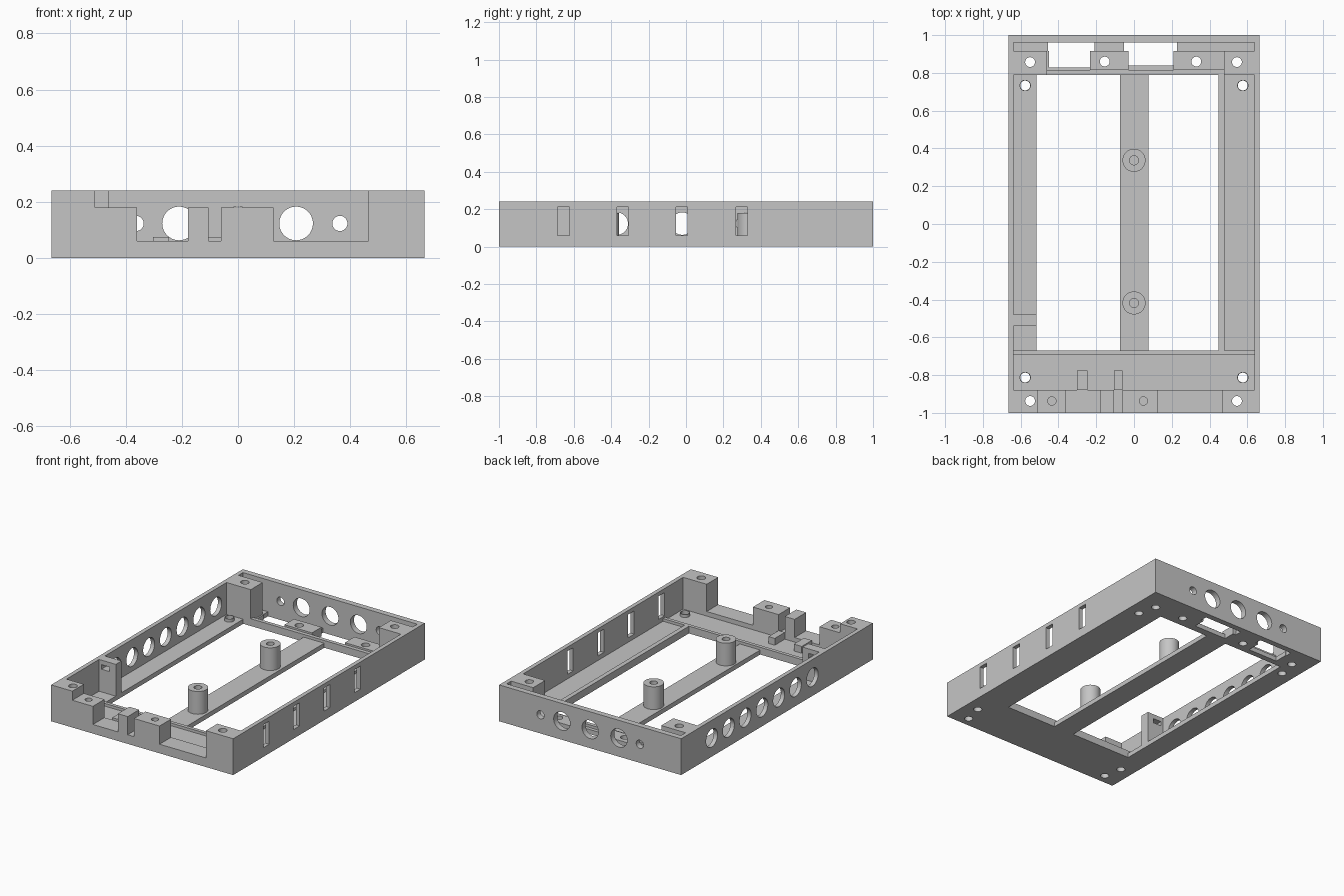
import bpy, bmesh, math
from mathutils import Matrix, Vector

cube = bpy.data.objects.get("Cube")
if cube:
    bpy.data.objects.remove(cube, do_unlink=True)

grey = bpy.data.materials.new("plain grey")
grey.use_nodes = True
colour = (0.56, 0.56, 0.56, 1)
grey.diffuse_color = colour
grey.node_tree.nodes["Principled BSDF"].inputs["Base Color"].default_value = colour

W, L, H = 0.665, 1.0, 0.24      # half width, half length, height
FLOOR, LEDGE = 0.03, 0.06       # floor thickness, ledge height
INX, INY = 0.637, 0.962         # inner faces of side and back walls
MID = 0.123                     # height of the wall holes
FRONT = -0.88                   # rear face of the front wall


def box(x, y, z):
    """Shape function: box between pairs of limits."""
    def add(bm):
        size = Vector((x[1] - x[0], y[1] - y[0], z[1] - z[0]))
        centre = Vector((sum(x), sum(y), sum(z))) / 2
        m = Matrix.Translation(centre) @ Matrix.Diagonal(size).to_4x4()
        bmesh.ops.create_cube(bm, size=1, matrix=m)
    return add


def rod(x, y, z, radius, depth, axis="Z"):
    """Shape function: cylinder centred at a point along an axis."""
    def add(bm):
        turn = {"Z": Matrix(), "X": Matrix.Rotation(math.pi / 2, 4, "Y"),
                "Y": Matrix.Rotation(math.pi / 2, 4, "X")}[axis]
        bmesh.ops.create_cone(bm, cap_ends=True, segments=40, radius1=radius,
                              radius2=radius, depth=depth,
                              matrix=Matrix.Translation((x, y, z)) @ turn)
    return add


def profile(points, y):
    """Shape function: x-z outline extruded along y."""
    def add(bm):
        face = bm.faces.new([bm.verts.new((px, y[0], pz)) for px, pz in points])
        new = bmesh.ops.extrude_face_region(bm, geom=[face])["geom"]
        moved = [v for v in new if isinstance(v, bmesh.types.BMVert)]
        bmesh.ops.translate(bm, verts=moved, vec=(0, y[1] - y[0], 0))
        # The extrusion keeps the starting face, so the solid is closed
        bmesh.ops.recalc_face_normals(bm, faces=bm.faces)
    return add


def make(name, shape):
    bm = bmesh.new()
    shape(bm)
    mesh = bpy.data.meshes.new(name)
    bm.to_mesh(mesh)
    bm.free()
    mesh.materials.append(grey)
    obj = bpy.data.objects.new(name, mesh)
    bpy.context.collection.objects.link(obj)
    return obj


def part(name, shape, cuts=()):
    """Build a part and carve the cuts out of it one by one."""
    obj = make(name, shape)
    bpy.ops.object.select_all(action="DESELECT")
    bpy.context.view_layer.objects.active = obj
    obj.select_set(True)
    for cut in cuts:
        cutter = make("cutter", cut)
        cutter.hide_render = True
        mod = obj.modifiers.new("cut", "BOOLEAN")
        mod.object, mod.operation, mod.solver = cutter, "DIFFERENCE", "EXACT"
        bpy.ops.object.modifier_apply(modifier=mod.name)
        bpy.data.objects.remove(cutter, do_unlink=True)
    bpy.ops.object.shade_smooth_by_angle(angle=math.radians(30))


def drill(x, y, radius=0.026):
    return rod(x, y, 0, radius, 1)


THROUGH = (-1, 1)
corner_front = [(-0.55, -0.937), (0.545, -0.937)]
corner_back = [(-0.55, 0.857), (0.545, 0.857)]
ledge_holes = [(-0.155, 0.86), (0.33, 0.86)]
bosses = [(sx * 0.576, y) for sx in (-1, 1) for y in (-0.813, 0.733)]

# Floor plate with two long windows and two stepped rear openings
openings = [box(x, (-0.67, 0.79), THROUGH) for x in ((-0.515, -0.073), (0.077, 0.448))]
for inner, outer, front in (((-0.45, -0.232), (-0.455, -0.21), 0.828),
                            ((-0.03, 0.21), (-0.052, 0.228), 0.838)):
    openings.append(box(inner, (front, INY), THROUGH))
    openings.append(box(outer, (0.915, INY), THROUGH))
openings += [drill(*p) for p in corner_front + corner_back + ledge_holes + bosses]
part("floor_plate", box((-W, W), (-L, L), (0, FLOOR)), openings)

# Side walls: round vents on one, upright slots on the other
vents = [rod(-W, -0.37 + 0.175 * i, MID, 0.06, 0.2, "X") for i in range(7)]
part("right_wall", box((-W, -INX), (FRONT, INY), (FLOOR, H)), vents)
slots = [box((0.5, 0.8), (y - 0.031, y + 0.031), (0.06, 0.213))
         for y in (-0.655, -0.338, -0.022, 0.298)]
part("left_wall", box((INX, W), (FRONT, INY), (FLOOR, H)), slots)

# Back wall with three large and two small holes
ports = [rod(x, L, MID, r, 0.3, "Y") for x, r in
         ((-0.363, 0.027), (-0.21, 0.06), (0, 0.06), (0.207, 0.06), (0.363, 0.027))]
part("back_wall", box((-W, W), (INY, L), (FLOOR, H)), ports)

# Front wall: stepped outline with notches
STEP = 0.18
outline = [(-W, FLOOR), (W, FLOOR), (W, H), (0.465, H), (0.465, LEDGE),
           (0.127, LEDGE), (0.127, STEP), (-0.06, STEP), (-0.06, LEDGE),
           (-0.106, LEDGE), (-0.106, STEP), (-0.178, STEP), (-0.178, LEDGE),
           (-0.36, LEDGE), (-0.36, STEP), (-0.51, STEP), (-0.51, H), (-W, H)]
screw_holes = [rod(x, -0.937, STEP, 0.022, 0.2) for x in (-0.435, 0.05)]
part("front_wall", profile(outline, (-L, FRONT)),
     [drill(*p) for p in corner_front] + screw_holes)

# Small stops behind the front notches
for name, x in (("wide_notch_stop", (-0.303, -0.245)), ("slim_notch_stop", (-0.106, -0.06))):
    part(name, box(x, (FRONT, -0.775), (FLOOR, 0.075)))

# Tall rear corner blocks, leaving a panel groove by the back wall
for name, x, hole in (("rear_right_block", (-INX, -0.46), corner_back[0]),
                      ("rear_left_block", (0.476, INX), corner_back[1])):
    part(name, box(x, (0.79, 0.915), (FLOOR, H)), [drill(*hole)])

# Low rear ledges with screw holes
for name, x, hole in (("rear_middle_ledge", (-0.232, -0.03), ledge_holes[0]),
                      ("rear_side_ledge", (0.21, 0.476), ledge_holes[1])):
    part(name, box(x, (0.815, 0.915), (FLOOR, LEDGE)), [drill(*hole)])

# Locating ribs around the windows
RIB = 0.048
part("front_rib", box((-INX, INX), (-0.693, -0.67), (FLOOR, RIB)))
part("left_rib", box((0.448, 0.478), (-0.67, 0.79), (FLOOR, RIB)))
part("rear_rib", box((-0.46, 0.476), (0.79, 0.815), (FLOOR, RIB)))

# Tall cable post on the right wall
part("cable_post", box((-INX, -0.515), (-0.54, -0.48), (FLOOR, H)),
     [box((-0.62, -0.56), THROUGH, (0.18, 0.21))])

# Standoffs on the centre beam
for name, y in (("rear_standoff", 0.337), ("front_standoff", -0.418)):
    part(name, rod(0, y, (FLOOR + STEP) / 2, 0.061, STEP - FLOOR),
         [rod(0, y, STEP, 0.024, 0.2)])

# Thin screw bosses near the floor corners
for i, (x, y) in enumerate(bosses):
    part(f"screw_boss_{i + 1}", rod(x, y, 0.04, 0.03, 0.02), [drill(x, y)])
